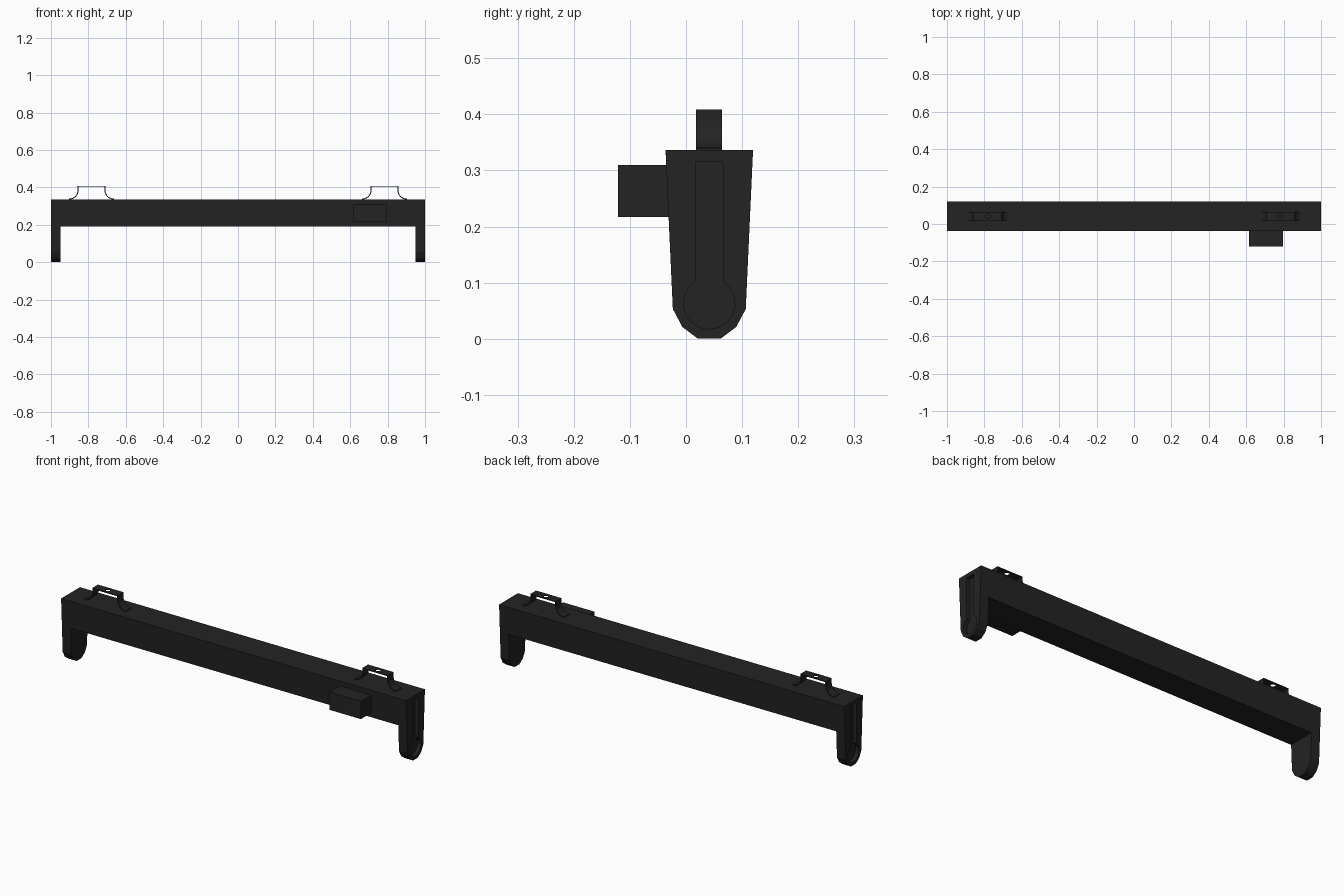
import bpy
import bmesh
import math
from mathutils import Vector

cube = bpy.data.objects.get("Cube")
if cube:
    bpy.data.objects.remove(cube, do_unlink=True)

black = bpy.data.materials.new("matte black")
black.use_nodes = True
shade = (0.017, 0.017, 0.017, 1)
black.diffuse_color = shade
black.node_tree.nodes["Principled BSDF"].inputs["Base Color"].default_value = shade

MID_Y = 0.0415      # centre line of the beam


def prism(name, points, offset):
    """Closed solid: a flat outline extruded along an offset."""
    bm = bmesh.new()
    face = bm.faces.new([bm.verts.new(p) for p in points])
    new = bmesh.ops.extrude_face_region(bm, geom=[face])["geom"]
    verts = [g for g in new if isinstance(g, bmesh.types.BMVert)]
    bmesh.ops.translate(bm, verts=verts, vec=Vector(offset))
    bmesh.ops.recalc_face_normals(bm, faces=bm.faces)
    mesh = bpy.data.meshes.new(name)
    bm.to_mesh(mesh)
    bm.free()
    mesh.materials.append(black)
    obj = bpy.data.objects.new(name, mesh)
    bpy.context.collection.objects.link(obj)
    return obj


def box(name, low, high):
    (x0, y0, z0), (x1, y1, z1) = low, high
    return prism(name, [(x0, y0, z0), (x1, y0, z0), (x1, y1, z0), (x0, y1, z0)],
                 (0, 0, z1 - z0))


def cut(target, cutter):
    """Subtract the cutter from the target and discard it."""
    mod = target.modifiers.new("cut", 'BOOLEAN')
    mod.operation = 'DIFFERENCE'
    mod.solver = 'EXACT'
    mod.object = cutter
    bpy.context.view_layer.objects.active = target
    bpy.ops.object.modifier_apply(modifier=mod.name)
    bpy.data.objects.remove(cutter, do_unlink=True)


# Beam with a leg at each end: tapered profile, then the underside cut away
half = [(0.078, 0.336), (0.065, 0.053), (0.048, 0.021), (0.02, 0)]
outline = half + [(-y, z) for y, z in reversed(half)]
beam = prism("beam_with_legs", [(-1, MID_Y + y, z) for y, z in outline], (2, 0, 0))
cut(beam, box("underside_cutter", (-0.95, -0.3, -0.1), (0.95, 0.4, 0.191)))

# Keyhole recess in each end
slot, radius, centre_z = 0.024, 0.046, 0.063
start = math.asin(slot / radius)
steps = 14
keyhole = [(slot, 0.315)]
for i in range(steps + 1):
    a = start + (2 * math.pi - 2 * start) * i / steps
    keyhole.append((radius * math.sin(a), centre_z + radius * math.cos(a)))
keyhole.append((-slot, 0.315))
for side in (-1, 1):
    cut(beam, prism("keyhole_cutter", [(side * 0.98, MID_Y + y, z) for y, z in keyhole],
                    (side * 0.1, 0, 0)))

# Control box on the front
box("control_box", (0.615, -0.121, 0.217), (0.797, -0.03, 0.31))

# Spring clips on top: flared feet, raised flat bridge with a screw hole
THICK = 0.005
for side, name in ((-1, "right_clip"), (1, "left_clip")):
    cx = side * 0.783


    def flare(r):
        return [(0.12 - r * math.sin(a), 0.386 - r * math.cos(a))
                for a in (math.pi / 2 * i / 6 for i in range(7))]

    outer = flare(0.046) + [(0.07 + 0.004, 0.409)]
    inner = flare(0.046 + THICK) + [(0.074 - THICK, 0.409 - THICK)]
    # outer and inner lines of the strip, mirrored across its middle
    ring = outer + [(-x, z) for x, z in reversed(outer)]
    ring += [(-x, z) for x, z in inner] + [(x, z) for x, z in reversed(inner)]
    clip = prism(name, [(cx + x, 0.018, z) for x, z in ring], (0, 0.046, 0))
    hole = [(cx + 0.013 * math.cos(a), MID_Y + 0.013 * math.sin(a), 0.38)
            for a in (math.tau * i / 16 for i in range(16))]
    cut(clip, prism("screw_hole_cutter", hole, (0, 0, 0.06)))
